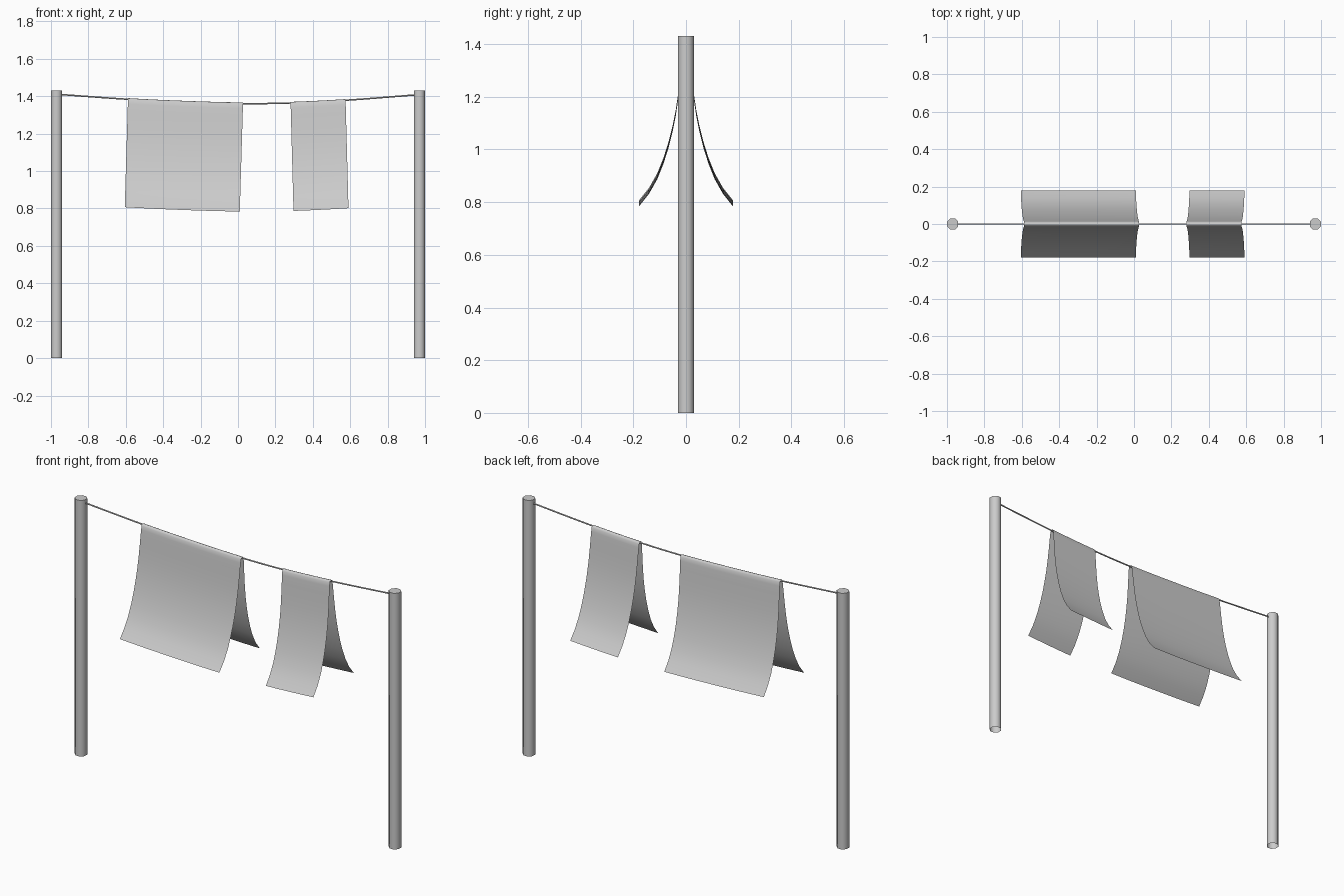
import bpy, bmesh, math

if "Cube" in bpy.data.objects:
    bpy.data.objects.remove(bpy.data.objects["Cube"])

# sagging line height along x
LINE = [(-0.97, 1.411), (-0.59, 1.384), (-0.3, 1.370), (0.02, 1.361),
        (0.28, 1.364), (0.58, 1.379), (0.97, 1.409)]


def line_z(x):
    # smooth cubic through the line points
    n = len(LINE)
    i = max(k for k in range(n - 1) if k == 0 or x >= LINE[k][0])

    def slope(k):
        a, b = LINE[max(k - 1, 0)], LINE[min(k + 1, n - 1)]
        return (b[1] - a[1]) / (b[0] - a[0])
    (x0, z0), (x1, z1) = LINE[i], LINE[i + 1]
    h = x1 - x0
    t = (x - x0) / h
    return ((2*t**3 - 3*t**2 + 1) * z0 + (t**3 - 2*t**2 + t) * h * slope(i)
            + (3*t**2 - 2*t**3) * z1 + (t**3 - t**2) * h * slope(i + 1))


def make_object(name, bm, angle=60):
    mesh = bpy.data.meshes.new(name)
    bm.to_mesh(mesh)
    bm.free()
    ob = bpy.data.objects.new(name, mesh)
    bpy.context.collection.objects.link(ob)
    bpy.ops.object.select_all(action='DESELECT')
    ob.select_set(True)
    bpy.context.view_layer.objects.active = ob
    bpy.ops.object.shade_smooth_by_angle(angle=math.radians(angle))
    return ob


def post(name, x):
    # eight-sided tube, capped on top, open underneath
    bm = bmesh.new()
    r = 0.03 / math.cos(math.pi / 8)
    rings = []
    for z in (0, 1.43):
        rings.append([bm.verts.new((x + r * math.cos((k + 0.5) * math.pi / 4),
                                    r * math.sin((k + 0.5) * math.pi / 4), z))
                      for k in range(8)])
    for k in range(8):
        j = (k + 1) % 8
        bm.faces.new((rings[0][k], rings[0][j], rings[1][j], rings[1][k]))
    bm.faces.new(rings[1])
    make_object(name, bm)


def line():
    bm = bmesh.new()
    rings = []
    for i in range(41):
        x = -0.97 + 1.94 * i / 40
        rings.append([bm.verts.new((x, 0.004 * math.cos(k * math.pi / 4),
                                    line_z(x) + 0.004 * math.sin(k * math.pi / 4)))
                      for k in range(8)])
    for a, b in zip(rings, rings[1:]):
        for k in range(8):
            j = (k + 1) % 8
            bm.faces.new((a[k], b[k], b[j], a[j]))
    bm.normal_update()
    bmesh.ops.recalc_face_normals(bm, faces=bm.faces)
    make_object("washing_line", bm)


# half of the drape: outward distance and drop below the fold
HALF = [(0.006, -0.002), (0.011, -0.01), (0.014, -0.03), (0.018, -0.07),
        (0.023, -0.12), (0.030, -0.18), (0.039, -0.24), (0.051, -0.30),
        (0.066, -0.36), (0.085, -0.42), (0.109, -0.48), (0.140, -0.535),
        (0.178, -0.583)]
PROFILE = [(-y, d) for y, d in reversed(HALF)] + [(0, 0)] + HALF


def cloth(name, x0, x1, lean):
    # sheet folded over the line, leaning sideways with its slope
    bm = bmesh.new()
    rows = []
    for i in range(17):
        x = x0 + (x1 - x0) * i / 16
        z = line_z(x) + 0.006
        rows.append([bm.verts.new((x - d * lean, y, z + d)) for y, d in PROFILE])
    for a, b in zip(rows, rows[1:]):
        for k in range(len(PROFILE) - 1):
            bm.faces.new((a[k], b[k], b[k + 1], a[k + 1]))
    make_object(name, bm, 80)


post("left_post", -0.97)
post("right_post", 0.97)
line()
cloth("wide_cloth", -0.588, 0.027, -0.03)
cloth("narrow_cloth", 0.281, 0.575, 0.027)
